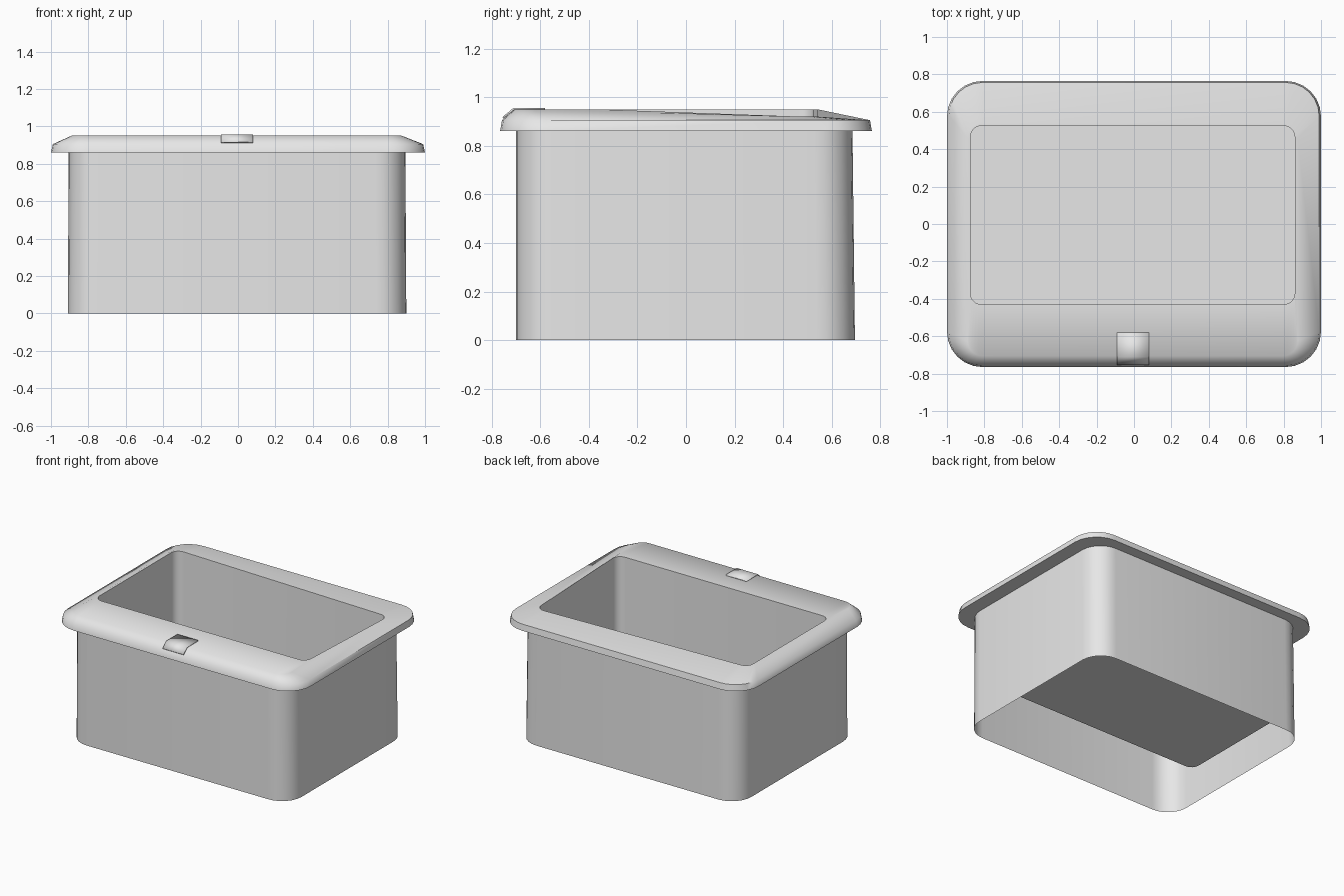
import bpy
import bmesh
import math

cube = bpy.data.objects.get("Cube")
if cube:
    bpy.data.objects.remove(cube, do_unlink=True)

grey = bpy.data.materials.new("light_grey")
grey.use_nodes = True
grey.diffuse_color = (0.8, 0.8, 0.8, 1)
grey.node_tree.nodes["Principled BSDF"].inputs["Base Color"].default_value = (0.8, 0.8, 0.8, 1)


def rounded_loop(x0, x1, y0, y1, z, radius, drop=0, steps=6):
    """Rounded rectangle; drop lowers the back left corner."""
    points = []
    centres = [(x1 - radius, y1 - radius), (x0 + radius, y1 - radius),
               (x0 + radius, y0 + radius), (x1 - radius, y0 + radius)]
    for corner, (cx, cy) in enumerate(centres):
        for i in range(steps + 1):
            a = math.pi / 2 * (corner + i / steps)
            height = z - drop if corner == 0 else z
            points.append((cx + radius * math.cos(a), cy + radius * math.sin(a), height))
    return points


def finish(name, bm, angle):
    mesh = bpy.data.meshes.new(name)
    bm.to_mesh(mesh)
    bm.free()
    obj = bpy.data.objects.new(name, mesh)
    bpy.context.collection.objects.link(obj)
    mesh.materials.append(grey)
    bpy.ops.object.select_all(action='DESELECT')
    obj.select_set(True)
    bpy.context.view_layer.objects.active = obj
    bpy.ops.object.shade_smooth_by_angle(angle=math.radians(angle))
    return obj


def loft(name, loops, cap_last=False, angle=60):
    """Join matching loops with quads, listed from outside bottom inward."""
    bm = bmesh.new()
    rings = [[bm.verts.new(p) for p in loop] for loop in loops]
    for a, b in zip(rings, rings[1:]):
        for i in range(len(a)):
            j = (i + 1) % len(a)
            bm.faces.new((a[i], a[j], b[j], b[i]))
    if cap_last:
        bm.faces.new(rings[-1])
    return finish(name, bm, angle)


# Outer wall, open underneath
loft("outer_wall", [rounded_loop(-0.91, 0.90, -0.70, 0.695, 0, 0.16),
                    rounded_loop(-0.905, 0.895, -0.70, 0.685, 0.86, 0.16)])

# Overhanging rim: flat underside, upright lip, sloped shoulder, top
opening = rounded_loop(-0.875, 0.86, -0.43, 0.525, 0.95, 0.06, drop=0.03)
loft("rim", [rounded_loop(-0.905, 0.895, -0.70, 0.685, 0.86, 0.16),
             rounded_loop(-1.0, 1.0, -0.765, 0.765, 0.86, 0.19),
             rounded_loop(-0.99, 0.99, -0.757, 0.757, 0.905, 0.18),
             rounded_loop(-0.89, 0.875, -0.705, 0.54, 0.95, 0.08, drop=0.03),
             opening])

# Basin inside the opening, with a raised floor
loft("basin", [opening, rounded_loop(-0.875, 0.86, -0.43, 0.525, 0.24, 0.06)],
     cap_last=True)

# Thin tab folded over the front of the rim
bm = bmesh.new()
rows = [[bm.verts.new((x, y, z)) for x in (-0.09, 0.08)]
        for y, z in ((-0.755, 0.918), (-0.71, 0.956), (-0.58, 0.956))]
for a, b in zip(rows, rows[1:]):
    bm.faces.new((a[0], a[1], b[1], b[0]))
tab = finish("front_tab", bm, 60)
solid = tab.modifiers.new("thickness", 'SOLIDIFY')
solid.thickness = 0.008
solid.offset = -1
